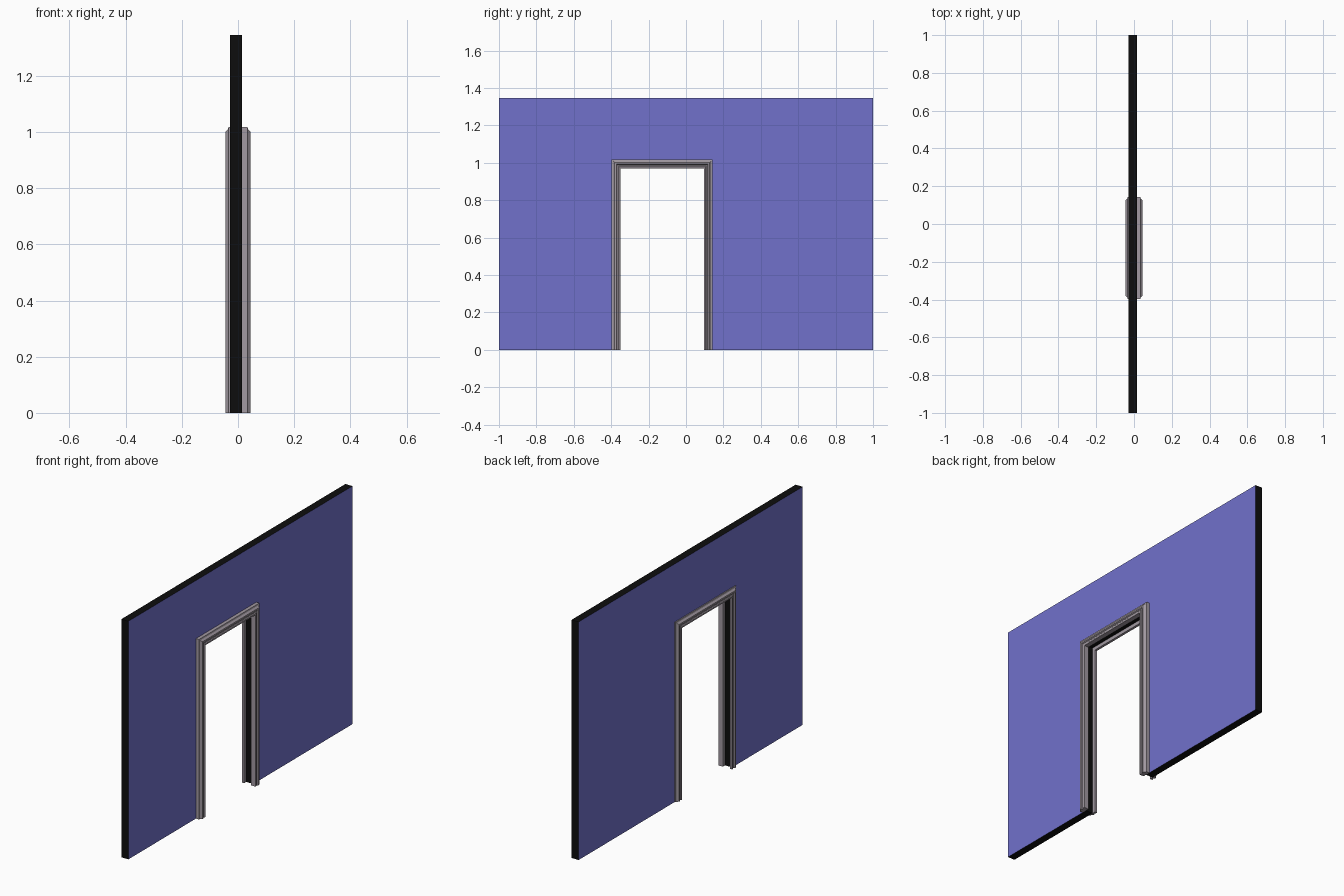
import bpy, bmesh

if "Cube" in bpy.data.objects:
    bpy.data.objects.remove(bpy.data.objects["Cube"])


def material(name, rgb):
    m = bpy.data.materials.new(name)
    m.diffuse_color = (*rgb, 1.0)
    m.use_nodes = True
    m.node_tree.nodes["Principled BSDF"].inputs["Base Color"].default_value = m.diffuse_color
    return m


BLUE = material("wall blue", (0.165, 0.165, 0.60))
BLACK = material("edge black", (0.004, 0.004, 0.004))
GREY = material("trim warm grey", (0.36, 0.32, 0.36))

X_BACK, X_FRONT = -0.029, 0.015            # wall faces
Y0, Y1, TOP = -0.397, 0.142, 1.017         # outer edge of the door trim
HEIGHT, RECESS = 1.345, 0.027              # wall height, trim overlap on wall


def finish(name, bm, mats):
    bmesh.ops.recalc_face_normals(bm, faces=bm.faces)
    me = bpy.data.meshes.new(name)
    bm.to_mesh(me)
    bm.free()
    for m in mats:
        me.materials.append(m)
    ob = bpy.data.objects.new(name, me)
    bpy.context.collection.objects.link(ob)
    return ob


# Wall: outline with a door opening, extruded; blue faces, black edges
bm = bmesh.new()
a, b, t = Y0 + RECESS, Y1 - RECESS, TOP - RECESS
outline = [(-1, 0), (a, 0), (a, t), (b, t), (b, 0), (1, 0), (1, HEIGHT), (-1, HEIGHT)]
face = bm.faces.new([bm.verts.new((X_BACK, y, z)) for y, z in outline])
ext = bmesh.ops.extrude_face_region(bm, geom=[face])
for v in ext["geom"]:
    if isinstance(v, bmesh.types.BMVert):
        v.co.x = X_FRONT
if not face.is_valid or len([f for f in bm.faces if len(f.verts) == 8]) < 2:
    bm.faces.new([v for v in bm.verts if v.co.x == X_BACK])
bm.normal_update()
for f in bm.faces:
    f.material_index = 0 if abs(f.normal.x) > 0.5 else 1
finish("wall", bm, [BLUE, BLACK])

# Moulding profile: (distance in from outer edge, distance from x = 0)
PROFILE = [(0, 0.034), (0.008, 0.036), (0.016, 0.045), (0.025, 0.045),
           (0.029, 0.039), (0.035, 0.039), (0.039, 0.043), (0.047, 0.043)]


def door_trim(name, side, base):
    """Sweep the moulding up, across and down with mitred corners."""
    prof = [(0, base)] + [(d, side * h) for d, h in PROFILE] + [(0.047, base)]
    bm = bmesh.new()
    rings = [[], [], [], []]
    for d, x in prof:
        path = [(Y0 + d, 0), (Y0 + d, TOP - d), (Y1 - d, TOP - d), (Y1 - d, 0)]
        for ring, (y, z) in zip(rings, path):
            ring.append(bm.verts.new((x, y, z)))
    n = len(prof)
    for r, s in zip(rings, rings[1:]):
        for i in range(n):
            j = (i + 1) % n
            bm.faces.new((r[i], r[j], s[j], s[i]))
    bm.faces.new(rings[0])
    bm.faces.new(rings[-1])
    finish(name, bm, [GREY])


door_trim("door_trim_right_side", 1, X_FRONT)
door_trim("door_trim_left_side", -1, X_BACK)
